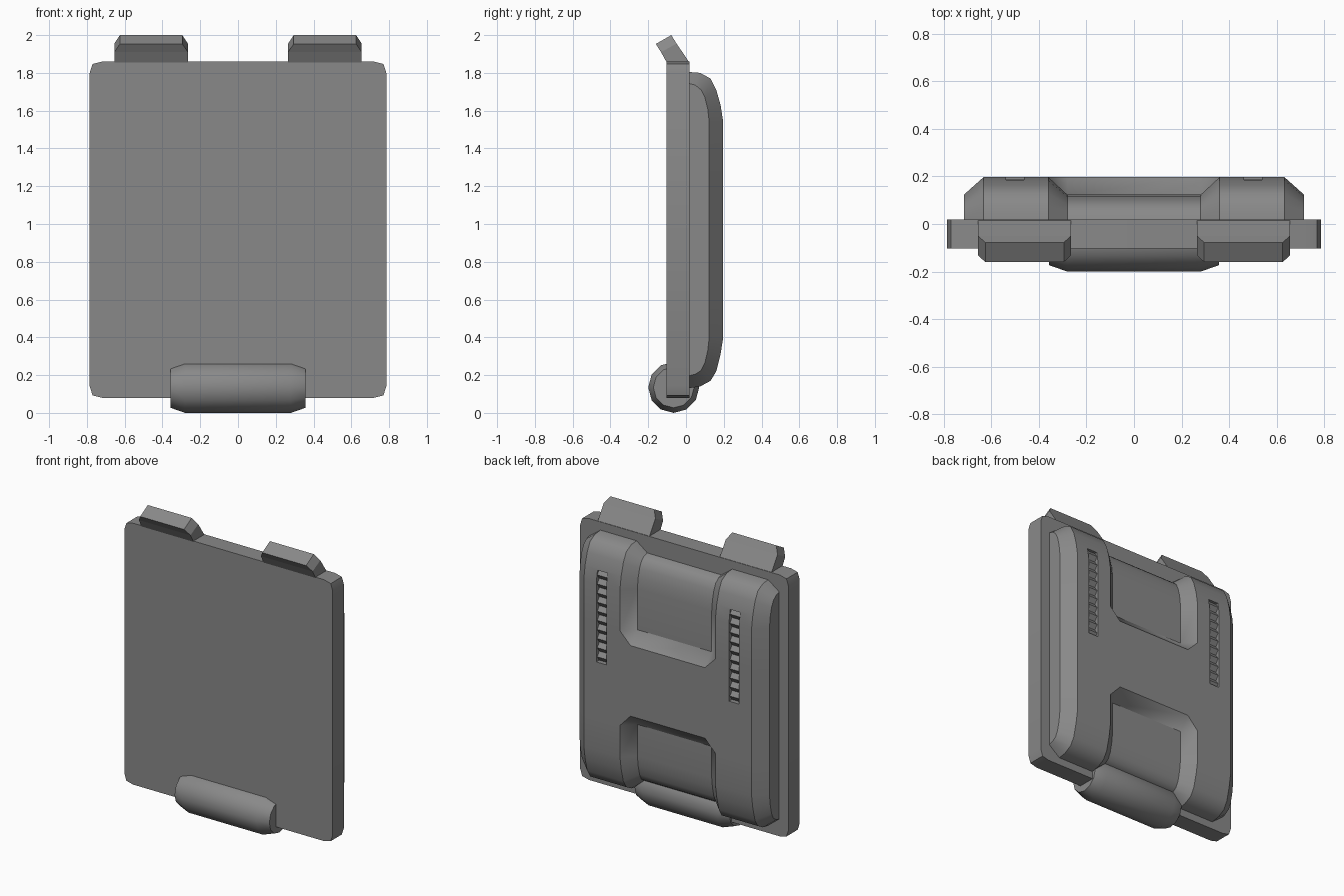
import bpy, bmesh, math

if "Cube" in bpy.data.objects:
    bpy.data.objects.remove(bpy.data.objects["Cube"])

grey = bpy.data.materials.new("mid_grey")
grey.diffuse_color = (0.25, 0.25, 0.25, 1)
grey.use_nodes = True
grey.node_tree.nodes["Principled BSDF"].inputs["Base Color"].default_value = grey.diffuse_color


def finish(name, bm, smooth=True):
    bmesh.ops.recalc_face_normals(bm, faces=bm.faces[:])
    mesh = bpy.data.meshes.new(name)
    bm.to_mesh(mesh)
    bm.free()
    if smooth:
        mesh.shade_smooth()
        mesh.set_sharp_from_angle(angle=math.radians(35))
    mesh.materials.append(grey)
    ob = bpy.data.objects.new(name, mesh)
    bpy.context.collection.objects.link(ob)
    return ob


def loft(name, rings, smooth=True, raised=None):
    """Skin closed rings of 3D points and cap both ends.
    raised(i, j) tells if a point is sunken, so corner quads fold the right way."""
    bm = bmesh.new()
    vs = [[bm.verts.new(p) for p in r] for r in rings]
    n = len(rings[0])
    for i in range(len(vs) - 1):
        for j in range(n):
            ids = [(i, j), (i, (j + 1) % n), (i + 1, (j + 1) % n), (i + 1, j)]
            quad = [vs[a][b] for a, b in ids]
            low = [k for k in range(4) if raised and raised(*ids[k])]
            if len(low) == 1:
                q = quad[low[0]:] + quad[:low[0]]
                bm.faces.new((q[0], q[1], q[3]))
                bm.faces.new((q[1], q[2], q[3]))
            else:
                bm.faces.new(quad)
    bm.faces.new(vs[0])
    bm.faces.new(vs[-1])
    return finish(name, bm, smooth)


# Base plate: rectangle with clipped corners
corner = [(0.785, 0.83), (0.77, 0.877), (0.72, 0.89)]
outline = []
for sx, sz in ((1, 1), (-1, 1), (-1, -1), (1, -1)):
    pts = corner if sx * sz > 0 else corner[::-1]
    outline += [(sx * x, 0.97 + sz * z) for x, z in pts]
loft("base_plate", [[(x, y, z) for x, z in outline] for y in (-0.102, 0.018)])

# Hinge barrel at the bottom, tapered at both ends
rings = []
for x, r in ((-0.357, 0.108), (-0.28, 0.135), (0.28, 0.135), (0.357, 0.108)):
    rings.append([(x, -0.065 + r * math.cos(a), 0.135 + r * math.sin(a))
                  for a in (math.tau * k / 12 for k in range(12))])
loft("hinge_barrel", rings)

# Two tilted clips on the top edge
for side, name in ((-1, "left_clip"), (1, "right_clip")):
    rings = []
    for (y0, z0), (y1, z1), w in (((-0.102, 1.855), (0.018, 1.855), 0.195),
                                  ((-0.132, 1.91), (-0.05, 1.955), 0.195),
                                  ((-0.16, 1.953), (-0.078, 2.0), 0.165)):
        c = side * 0.46
        rings.append([(c - w, y0, z0), (c + w, y0, z0), (c + w, y1, z1), (c - w, y1, z1)])
    loft(name, rings, smooth=False)

# Back shell: outer and inset side profiles (y, z), matched point for point
outer = [(0.01, 1.805), (0.075, 1.80), (0.13, 1.77), (0.16, 1.71), (0.183, 1.63), (0.197, 1.54),
         (0.197, 1.26), (0.197, 1.18), (0.197, 0.70), (0.197, 0.615), (0.197, 0.40),
         (0.183, 0.31), (0.16, 0.22), (0.13, 0.17), (0.075, 0.14), (0.01, 0.13)]
inset = [(0.01, 1.745), (0.05, 1.735), (0.08, 1.71), (0.10, 1.67), (0.115, 1.61), (0.123, 1.54),
         (0.123, 1.26), (0.123, 1.18), (0.123, 0.70), (0.123, 0.615), (0.123, 0.40),
         (0.115, 0.33), (0.10, 0.265), (0.08, 0.225), (0.05, 0.205), (0.01, 0.195)]
xs = [-0.715, -0.632, -0.36, -0.28, 0.28, 0.36, 0.632, 0.715]


def sunken(i, j):
    # ends are fully inset, the middle is inset except for the crossing band
    return i in (0, 7) or (i in (3, 4) and j not in (7, 8))


rings = [[(x, *(inset[j] if sunken(i, j) else outer[j])) for j in range(len(outer))]
         for i, x in enumerate(xs)]
shell = loft("back_shell", rings, raised=sunken)

# Louvred vents: zigzag-floored cutters
teeth, z0, z1 = 10, 1.0, 1.62
pitch = (z1 - z0) / teeth
zigzag = [(0.25, z0), (0.165, z0)]
for k in range(teeth):
    zigzag += [(0.187, z0 + (k + 0.5) * pitch), (0.165, z0 + (k + 1) * pitch)]
zigzag.append((0.25, z1))
for side, name in ((-1, "left_vent_cutter"), (1, "right_vent_cutter")):
    cutter = loft(name, [[(side * 0.5 + d, y, z) for y, z in zigzag] for d in (-0.038, 0.038)],
                  smooth=False)
    cutter.hide_render = True
    cutter.hide_viewport = True
    cut = shell.modifiers.new(name, 'BOOLEAN')
    cut.operation = 'DIFFERENCE'
    cut.solver = 'EXACT'
    cut.object = cutter
